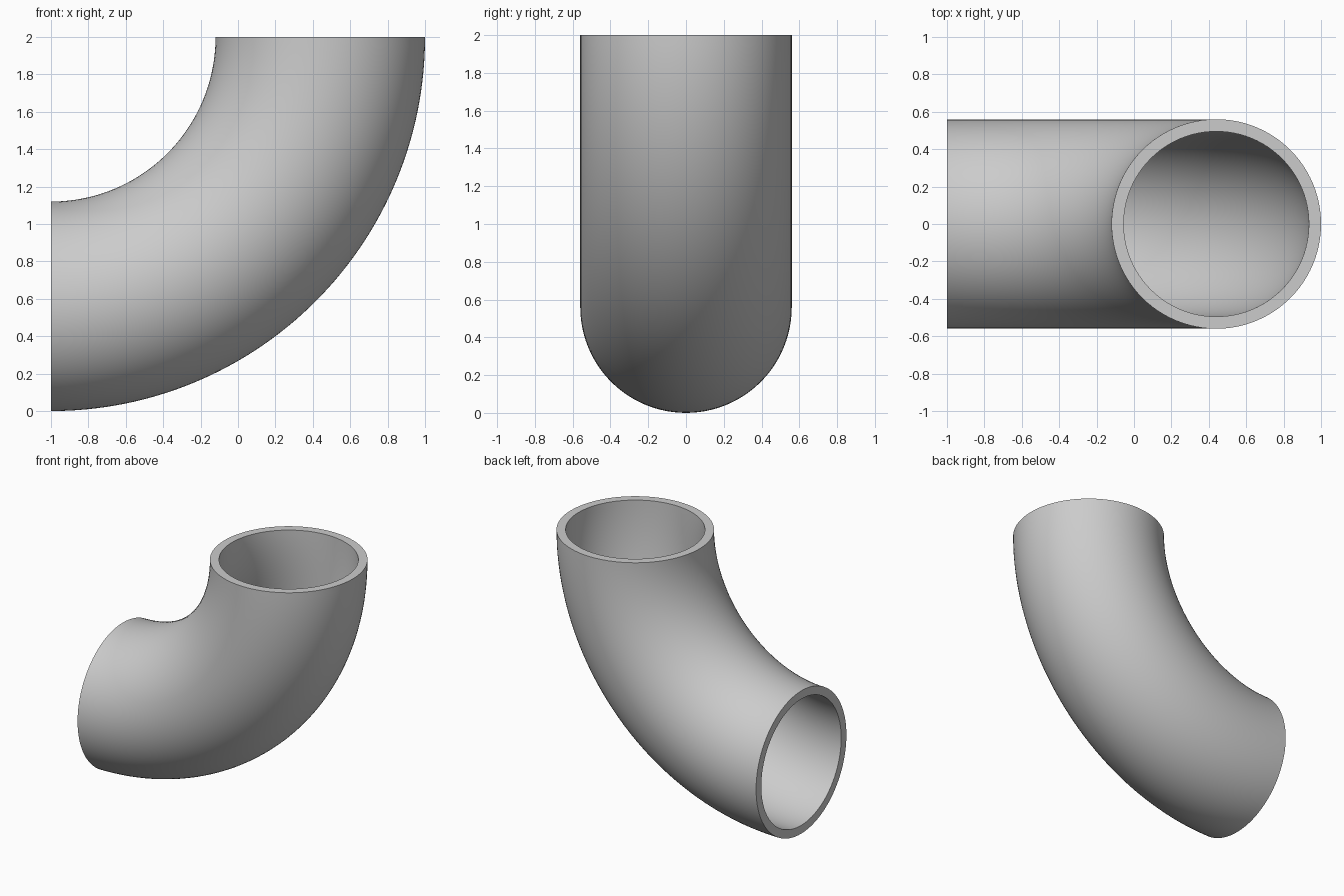
import bpy, bmesh, math

if "Cube" in bpy.data.objects:
    bpy.data.objects.remove(bpy.data.objects["Cube"])

BEND_R, OUTER_R, INNER_R = 1.44, 0.56, 0.495
SIDES, STEPS = 96, 64

grey = bpy.data.materials.new("plain grey")
grey.diffuse_color = (0.6, 0.6, 0.6, 1)
grey.use_nodes = True
grey.node_tree.nodes["Principled BSDF"].inputs["Base Color"].default_value = grey.diffuse_color

bm = bmesh.new()


def ring(radius, step):
    """Circle of the pipe at one step of the quarter bend about (-1, 0, 2)."""
    a = math.pi / 2 * step / STEPS
    verts = []
    for i in range(SIDES):
        t = 2 * math.pi * i / SIDES
        d = BEND_R + radius * math.cos(t)
        verts.append(bm.verts.new((-1 + d * math.sin(a), radius * math.sin(t), 2 - d * math.cos(a))))
    return verts


def bridge(a, b):
    for i in range(SIDES):
        j = (i + 1) % SIDES
        bm.faces.new((a[i], a[j], b[j], b[i]))


# Outer and inner walls
outer = [ring(OUTER_R, s) for s in range(STEPS + 1)]
inner = [ring(INNER_R, s) for s in range(STEPS + 1)]
for wall in (outer, inner):
    for a, b in zip(wall, wall[1:]):
        bridge(a, b)

# Flat rims at both open ends
for end in (0, -1):
    bridge(outer[end], inner[end])

bmesh.ops.recalc_face_normals(bm, faces=bm.faces)
mesh = bpy.data.meshes.new("pipe_elbow")
bm.to_mesh(mesh)
bm.free()
mesh.materials.append(grey)

pipe = bpy.data.objects.new("pipe_elbow", mesh)
bpy.context.collection.objects.link(pipe)
bpy.context.view_layer.objects.active = pipe
pipe.select_set(True)
bpy.ops.object.shade_smooth_by_angle(angle=math.radians(30))
